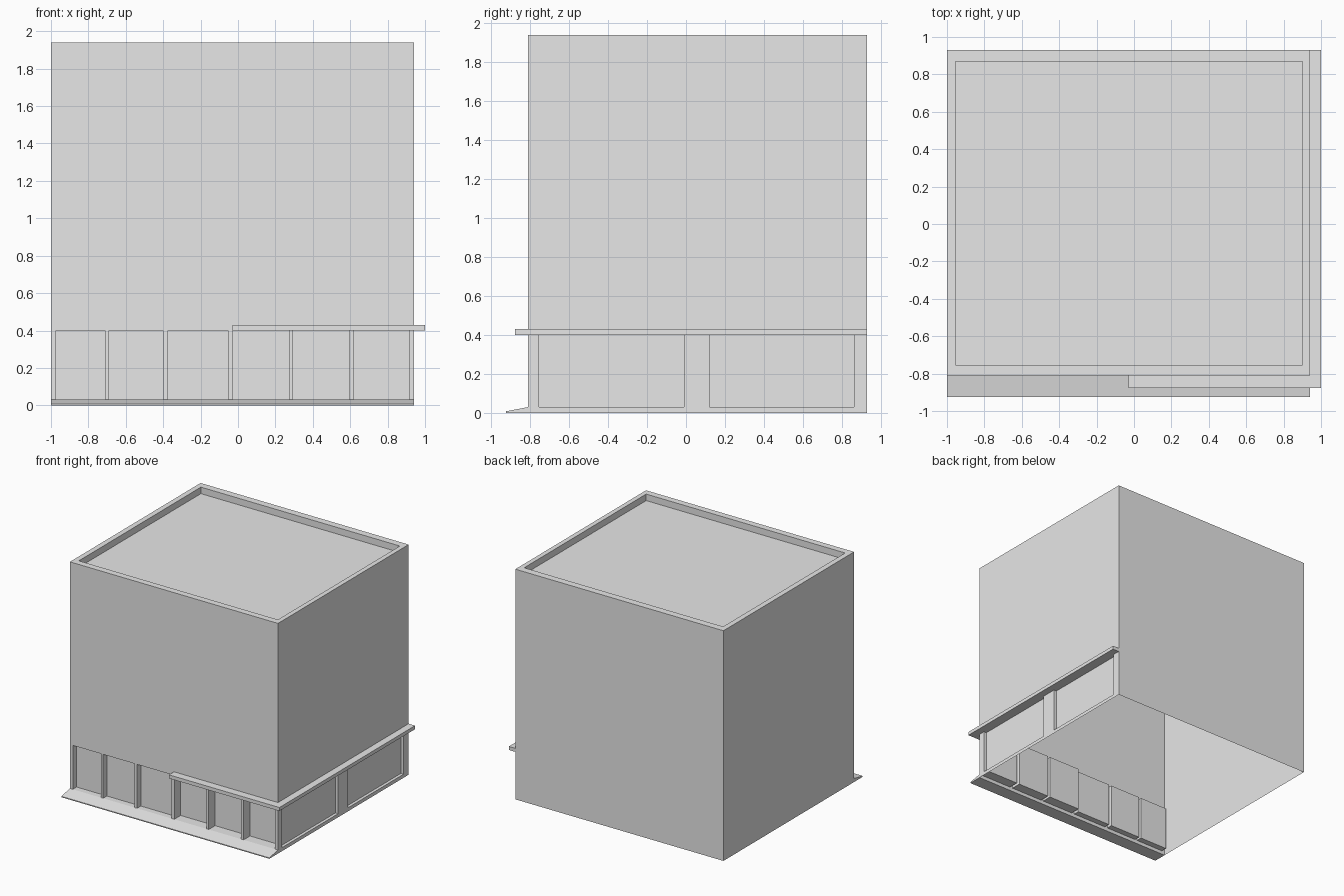
import bpy
import bmesh
from mathutils import Vector

cube = bpy.data.objects.get("Cube")
if cube:
    bpy.data.objects.remove(cube, do_unlink=True)

grey = bpy.data.materials.new("plain_grey")
grey.use_nodes = True
grey.diffuse_color = (0.8, 0.8, 0.8, 1)
grey.node_tree.nodes["Principled BSDF"].inputs["Base Color"].default_value = (0.8, 0.8, 0.8, 1)

# Main dimensions
LEFT, RIGHT, FRONT, BACK, TOP = -1.0, 0.94, -0.81, 0.93, 1.94
SILL, HEAD, ROOF = 0.03, 0.40, 1.885


def finish(bm, name):
    bmesh.ops.remove_doubles(bm, verts=bm.verts, dist=0.0005)
    bmesh.ops.recalc_face_normals(bm, faces=bm.faces)
    mesh = bpy.data.meshes.new(name)
    bm.to_mesh(mesh)
    bm.free()
    mesh.materials.append(grey)
    obj = bpy.data.objects.new(name, mesh)
    bpy.context.collection.objects.link(obj)
    return obj


def quad(bm, *points):
    bm.faces.new([bm.verts.new(p) for p in points])


def prism(name, profile, offset):
    """Extrude a closed flat outline along an offset."""
    bm = bmesh.new()
    face = bm.faces.new([bm.verts.new(p) for p in profile])
    ext = bmesh.ops.extrude_face_region(bm, geom=[face], use_keep_orig=True)
    moved = [g for g in ext["geom"] if isinstance(g, bmesh.types.BMVert)]
    bmesh.ops.translate(bm, verts=moved, vec=offset)
    return finish(bm, name)


def wall(bm, start, end, windows=()):
    """Wall from start to end with recessed windows (from, to, depth)."""
    a, b = Vector((*start, 0)), Vector((*end, 0))
    along = (b - a).normalized()
    inward = Vector((-along.y, along.x, 0))

    def at(u, z, d=0.0):
        return a + along * u + inward * d + Vector((0, 0, z))

    cuts = sorted({0.0, (b - a).length, *(u for w in windows for u in w[:2])})
    depth_at = {w[0]: w[2] for w in windows}
    levels = (0, SILL, HEAD, TOP)
    for u0, u1 in zip(cuts, cuts[1:]):
        for z0, z1 in zip(levels, levels[1:]):
            d = depth_at.get(u0, 0) if z0 == SILL else 0
            rim = [(u0, z0), (u1, z0), (u1, z1), (u0, z1)]
            quad(bm, *[at(u, z, d) for u, z in rim])
            if d:
                for p, q in zip(rim, rim[1:] + rim[:1]):
                    quad(bm, at(*p), at(*q), at(*q, d), at(*p, d))


# Outer walls, open underneath, with shop windows on the front and right
shallow, deep, side = 0.05, 0.085, 0.025
front_windows = [(-0.973, -0.711, shallow), (-0.69, -0.40, shallow), (-0.374, -0.053, shallow),
                 (-0.027, 0.273, deep), (0.294, 0.594, deep), (0.62, 0.914, deep)]
right_windows = [(-0.755, -0.01, side), (0.12, 0.862, side)]
corners = [(LEFT, FRONT), (RIGHT, FRONT), (RIGHT, BACK), (LEFT, BACK)]
openings = [[(p - LEFT, q - LEFT, d) for p, q, d in front_windows],
            [(p - FRONT, q - FRONT, d) for p, q, d in right_windows], [], []]
shell = bmesh.new()
for i, windows in enumerate(openings):
    wall(shell, corners[i], corners[(i + 1) % 4], windows)

# Parapet rim and sunken roof
inner = [(-0.955, -0.755), (0.90, -0.755), (0.90, 0.87), (-0.955, 0.87)]
for i in range(4):
    j = (i + 1) % 4
    quad(shell, (*corners[i], TOP), (*corners[j], TOP), (*inner[j], TOP), (*inner[i], TOP))
    quad(shell, (*inner[i], TOP), (*inner[j], TOP), (*inner[j], ROOF), (*inner[i], ROOF))
quad(shell, *[(*p, ROOF) for p in inner])
finish(shell, "building_shell")

# Sloping pavement along the front
slope = [(FRONT, 0), (FRONT, SILL), (-0.925, 0.008), (-0.925, 0)]
prism("front_ramp", [(LEFT, y, z) for y, z in slope], (RIGHT - LEFT, 0, 0))

# Canopy that wraps the front right corner
outline = [(-0.03, FRONT), (-0.03, -0.877), (1.0, -0.877), (1.0, BACK), (RIGHT, BACK), (RIGHT, FRONT)]
prism("corner_canopy", [(x, y, HEAD) for x, y in outline], (0, 0, 0.03))
